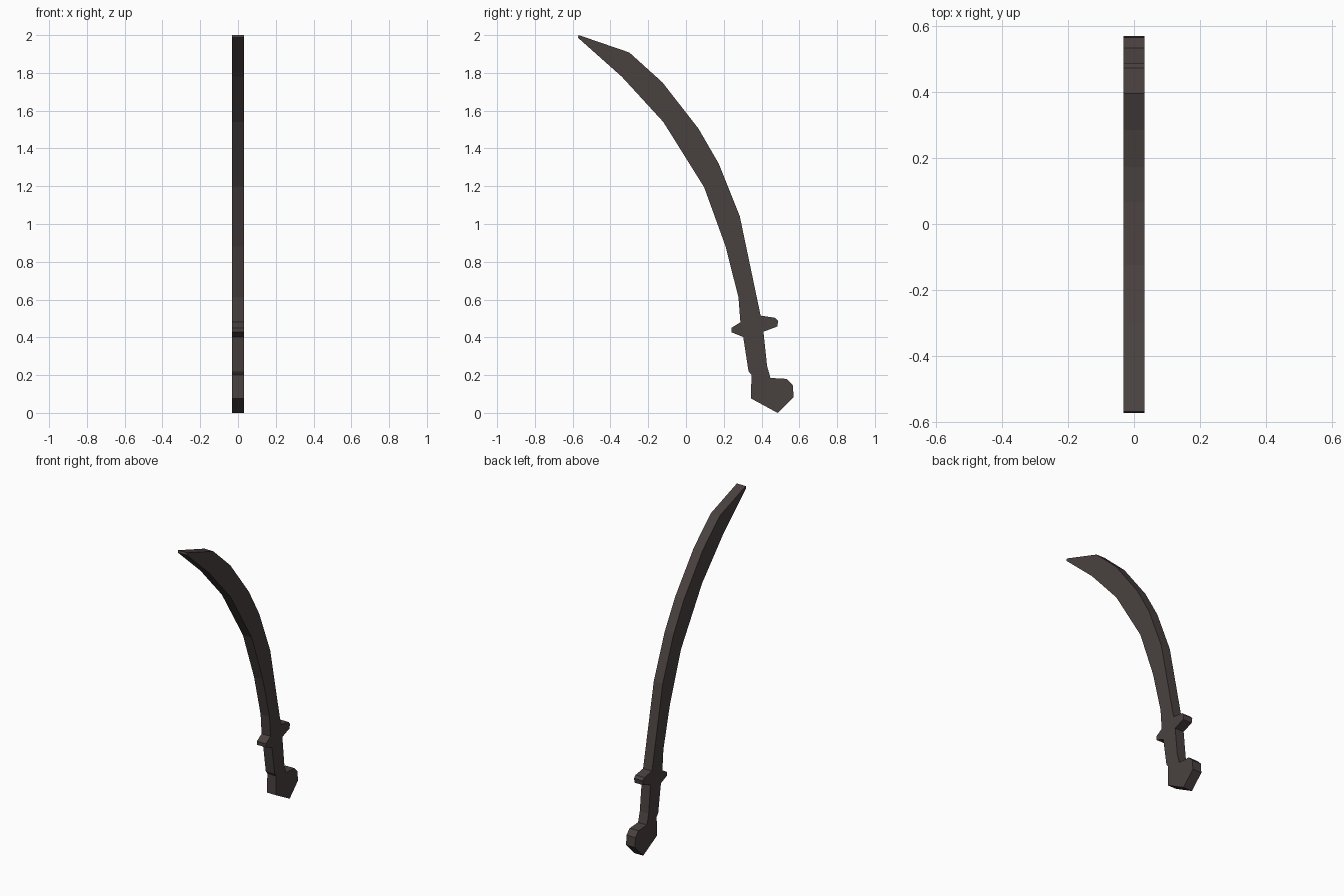
import bpy
import bmesh

if "Cube" in bpy.data.objects:
    bpy.data.objects.remove(bpy.data.objects["Cube"])

HALF = 0.032  # half of the flat thickness

steel = bpy.data.materials.new("dark_brown_metal")
steel.diffuse_color = (0.066, 0.053, 0.050, 1)
steel.use_nodes = True
steel.node_tree.nodes["Principled BSDF"].inputs["Base Color"].default_value = steel.diffuse_color


def slab(name, front, back, open_start=False, open_end=False):
    """Flat slab between two edge lines (y, z), both running upwards.
    Open ends are where it meets the next part."""
    outline = front + back[::-1]
    n = len(outline)
    skip = set()
    if open_end:
        skip.add(len(front) - 1)
    if open_start:
        skip.add(n - 1)
    bm = bmesh.new()
    a = [bm.verts.new((-HALF, y, z)) for y, z in outline]
    b = [bm.verts.new((HALF, y, z)) for y, z in outline]
    bm.faces.new(a)
    bm.faces.new(b[::-1])
    for i in range(n):
        if i not in skip:
            j = (i + 1) % n
            bm.faces.new((a[j], a[i], b[i], b[j]))
    # The outline runs clockwise seen from +x, so make normals face outwards
    bm.normal_update()
    if bm.faces[:][0].normal.x > 0:
        bmesh.ops.reverse_faces(bm, faces=bm.faces[:])
    mesh = bpy.data.meshes.new(name)
    bm.to_mesh(mesh)
    bm.free()
    mesh.materials.append(steel)
    obj = bpy.data.objects.new(name, mesh)
    bpy.context.collection.objects.link(obj)
    return obj


# Shared seams between the parts
blade_root = [(0.288, 0.48), (0.395, 0.515)]
grip_top = [(0.303, 0.402), (0.41, 0.43)]
grip_base = [(0.347, 0.20), (0.447, 0.185)]

# Curved blade
slab("blade",
     [blade_root[0], (0.278, 0.61), (0.21, 0.88), (0.096, 1.195),
      (-0.12, 1.54), (-0.34, 1.78), (-0.573, 1.987)],
     [blade_root[1], (0.285, 1.04), (0.173, 1.32), (0.066, 1.505),
      (-0.125, 1.75), (-0.30, 1.908), (-0.568, 2.0)],
     open_start=True)

# Crossguard
slab("guard",
     [grip_top[0], (0.24, 0.427), (0.24, 0.45), blade_root[0]],
     [grip_top[1], (0.483, 0.457), (0.488, 0.487), (0.473, 0.503), blade_root[1]],
     open_start=True, open_end=True)

# Grip
slab("grip",
     [grip_base[0], (0.331, 0.22), grip_top[0]],
     [grip_base[1], (0.429, 0.25), grip_top[1]],
     open_start=True, open_end=True)

# Pommel
slab("pommel",
     [(0.485, 0.0), (0.343, 0.077), grip_base[0]],
     [(0.570, 0.085), (0.565, 0.148), (0.533, 0.18), grip_base[1]],
     open_end=True)
